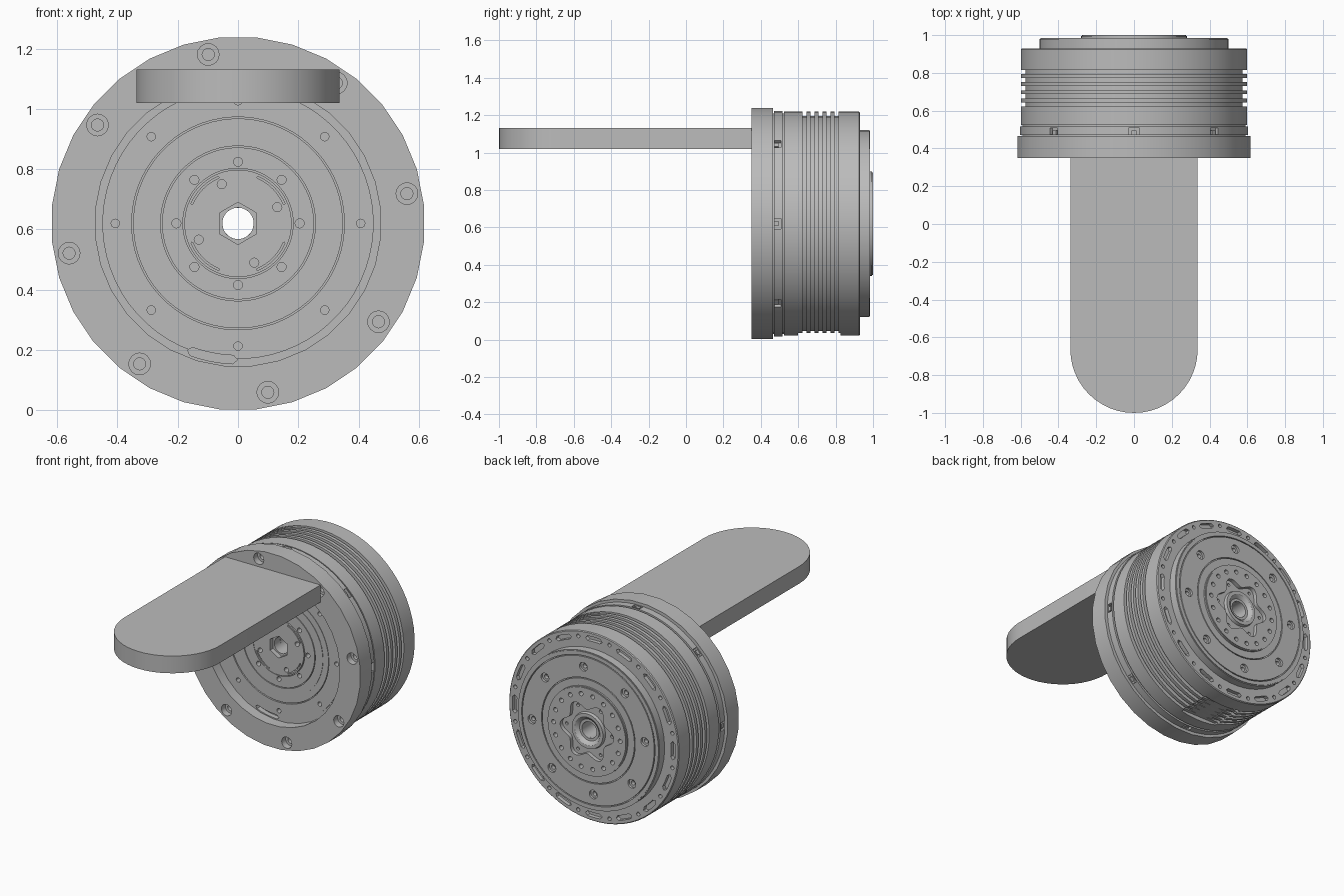
import bpy, bmesh
from math import sin, cos, pi, radians

if "Cube" in bpy.data.objects:
    bpy.data.objects.remove(bpy.data.objects["Cube"])

CZ = 0.62      # height of the drum axis
BORE = 0.052   # through hole

grey = bpy.data.materials.new("machined_grey")
grey.use_nodes = True
grey.diffuse_color = (0.5, 0.5, 0.5, 1)
grey.node_tree.nodes["Principled BSDF"].inputs["Base Color"].default_value = (0.5, 0.5, 0.5, 1)


def finish(bm, name):
    bmesh.ops.recalc_face_normals(bm, faces=bm.faces)
    mesh = bpy.data.meshes.new(name)
    bm.to_mesh(mesh)
    bm.free()
    mesh.materials.append(grey)
    ob = bpy.data.objects.new(name, mesh)
    bpy.context.collection.objects.link(ob)
    return ob


def lathe(name, profile, n=64):
    """Turn a closed (radius, y) profile around the drum axis."""
    bm = bmesh.new()
    rings = []
    for i in range(n):
        t = 2 * pi * (i + 0.5) / n
        rings.append([bm.verts.new((r * sin(t), y, CZ + r * cos(t))) for r, y in profile])
    for i in range(n):
        a, b = rings[i], rings[(i + 1) % n]
        for j in range(len(profile)):
            k = (j + 1) % len(profile)
            bm.faces.new((a[j], a[k], b[k], b[j]))
    return finish(bm, name)


def terraces(r, zones, back):
    """Profile of a disc whose face steps through (outer radius, y) zones."""
    pts = [(r, back)]
    for outer, y in zones:
        pts += [(r, y), (outer, y)]
        r = outer
    return pts + [(r, back)]


def prism(bm, pts, a, b, place=lambda u, v, w: (u, w, CZ + v)):
    """Extrude a flat outline from depth a to depth b."""
    lo = [bm.verts.new(place(u, v, a)) for u, v in pts]
    hi = [bm.verts.new(place(u, v, b)) for u, v in pts]
    bm.faces.new(lo)
    bm.faces.new(hi)
    for i in range(len(pts)):
        j = (i + 1) % len(pts)
        bm.faces.new((lo[i], lo[j], hi[j], hi[i]))


def polar(r, deg):
    return r * cos(radians(deg)), r * sin(radians(deg))


def circle(r, cx=0, cz=0, n=16, turn=0):
    return [(cx + r * cos(turn + 2 * pi * i / n), cz + r * sin(turn + 2 * pi * i / n)) for i in range(n)]


def hole_ring(count, radius, start, hole):
    return [circle(hole, *polar(radius, start + 360 * i / count)) for i in range(count)]


def arc_slot(radius, mid, half, width):
    steps = [mid - half + half * i / 4 for i in range(9)]
    tip = half + math_tip(width, radius)
    return ([polar(radius + width, d) for d in steps] + [polar(radius, mid + tip)]
            + [polar(radius - width, d) for d in reversed(steps)] + [polar(radius, mid - tip)])


def math_tip(width, radius):
    return width / radius * 180 / pi


def radial_box(r0, r1, half, deg):
    c, s = polar(1, deg)
    return [(r * c - t * s, r * s + t * c) for r, t in
            ((r0, -half), (r1, -half), (r1, half), (r0, half))]


def cut(ob, outlines, a, b):
    """Cut a set of outlines out of a part, between depths a and b."""
    bm = bmesh.new()
    for pts in outlines:
        prism(bm, pts, a, b)
    cutter = finish(bm, "cutter")
    cutter.hide_render = True
    mod = ob.modifiers.new("cut", "BOOLEAN")
    mod.operation, mod.solver, mod.object = "DIFFERENCE", "EXACT", cutter
    bpy.context.view_layer.objects.active = ob
    bpy.ops.object.modifier_apply(modifier=mod.name)
    bpy.data.objects.remove(cutter)


# Front flange ring with counterbored bolt holes
flange = lathe("front_flange", [(0.475, 0.35), (0.62, 0.35), (0.62, 0.465), (0.475, 0.465)], 32)
cut(flange, hole_ring(8, 0.569, 10, 0.036), 0.3, 0.39)
cut(flange, hole_ring(8, 0.569, 10, 0.02), 0.38, 0.44)

# Drum housing with cooling grooves
outer = [(0.45, 0.46), (0.59, 0.46), (0.59, 0.47), (0.603, 0.47), (0.603, 0.515),
         (0.59, 0.515), (0.59, 0.525), (0.6, 0.525)]
for i in range(5):
    y = 0.622 + i * 0.043
    outer += [(0.6, y), (0.576, y), (0.576, y + 0.022), (0.6, y + 0.022)]
outer += [(0.6, 0.925), (0.595, 0.93), (0.45, 0.93)]
housing = lathe("drum_housing", outer)
cut(housing, [radial_box(0.582, 0.65, 0.028, 45 * i) for i in range(8)], 0.474, 0.509)
cut(housing, [arc_slot(0.56, 22.5 * i, 4.5, 0.015) for i in range(16)], 0.905, 0.96)
cut(housing, hole_ring(16, 0.565, 11.25, 0.012), 0.9, 0.96)
# Flat pocket in the underside
cut(housing, [[(-0.13, -0.7), (0.13, -0.7), (0.13, -0.575), (-0.13, -0.575)]], 0.6, 0.825)

# Small lock tabs inside the side slots
bm = bmesh.new()
for i in range(8):
    prism(bm, radial_box(0.575, 0.597, 0.014, 45 * i), 0.472, 0.495)
tabs = finish(bm, "lock_tabs")

# Recessed stepped front face
face = lathe("front_face", terraces(BORE, [
    (0.178, 0.41), (0.183, 0.425), (0.252, 0.413), (0.257, 0.428), (0.31, 0.413), (0.348, 0.416),
    (0.353, 0.43), (0.45, 0.413), (0.476, 0.418)], 0.6))
cut(face, hole_ring(8, 0.2045, 0, 0.015) + hole_ring(8, 0.407, 0, 0.014)
    + hole_ring(4, 0.141, 22.5, 0.015), 0.38, 0.45)
cut(face, [circle(0.07, n=6, turn=pi / 2)], 0.38, 0.44)
cut(face, [arc_slot(0.452, 259, 9, 0.014)], 0.38, 0.45)
cut(face, [arc_slot(0.166, 45 + 90 * i, 22, 0.003) for i in range(4)], 0.38, 0.42)

# Rear cover with bolts and ring grooves
cover = lathe("rear_cover", terraces(BORE, [
    (0.27, 0.94), (0.325, 0.985), (0.331, 0.975), (0.465, 0.985), (0.471, 0.97),
    (0.495, 0.985), (0.5, 0.98)], 0.88))
cut(cover, hole_ring(8, 0.4, -5, 0.028), 0.97, 1.1)
cut(cover, hole_ring(8, 0.4, -5, 0.014), 0.945, 1.1)

# Output hub with hole circle and lobed recess
hub = lathe("output_hub", terraces(BORE, [(0.275, 1.0), (0.28, 0.995)], 0.93))
lobes = []
for i in range(72):
    t = 2 * pi * i / 72
    r = 0.165 + 0.025 * cos(6 * t)
    lobes.append((r * cos(t), r * sin(t)))
cut(hub, [lobes], 0.975, 1.1)
cut(hub, hole_ring(18, 0.235, 0, 0.014) + hole_ring(6, 0.16, 0, 0.01), 0.96, 1.1)
collar = lathe("hub_collar", [(BORE, 0.95), (0.075, 0.985), (0.09, 0.995), (0.11, 0.995), (0.12, 0.95)])

# Bore sleeve joining front and rear
sleeve = lathe("bore_sleeve", [(BORE, 0.5), (0.08, 0.5), (0.08, 0.96), (BORE, 0.96)], 32)

# Flat round-ended arm
W = 0.337
end = [polar(W, 180 + 180 * i / 24) for i in range(25)]
bm = bmesh.new()
prism(bm, [(x, y - 1 + W) for x, y in end] + [(W, 0.35), (-W, 0.35)], 1.02, 1.13,
      lambda u, v, w: (u, v, w))
arm = finish(bm, "flat_arm")

# Smooth the round surfaces, keep edges sharp
bpy.ops.object.select_all(action="DESELECT")
for ob in (flange, housing, tabs, face, cover, hub, collar, sleeve, arm):
    ob.select_set(True)
bpy.context.view_layer.objects.active = housing
bpy.ops.object.shade_smooth_by_angle(angle=radians(30))
